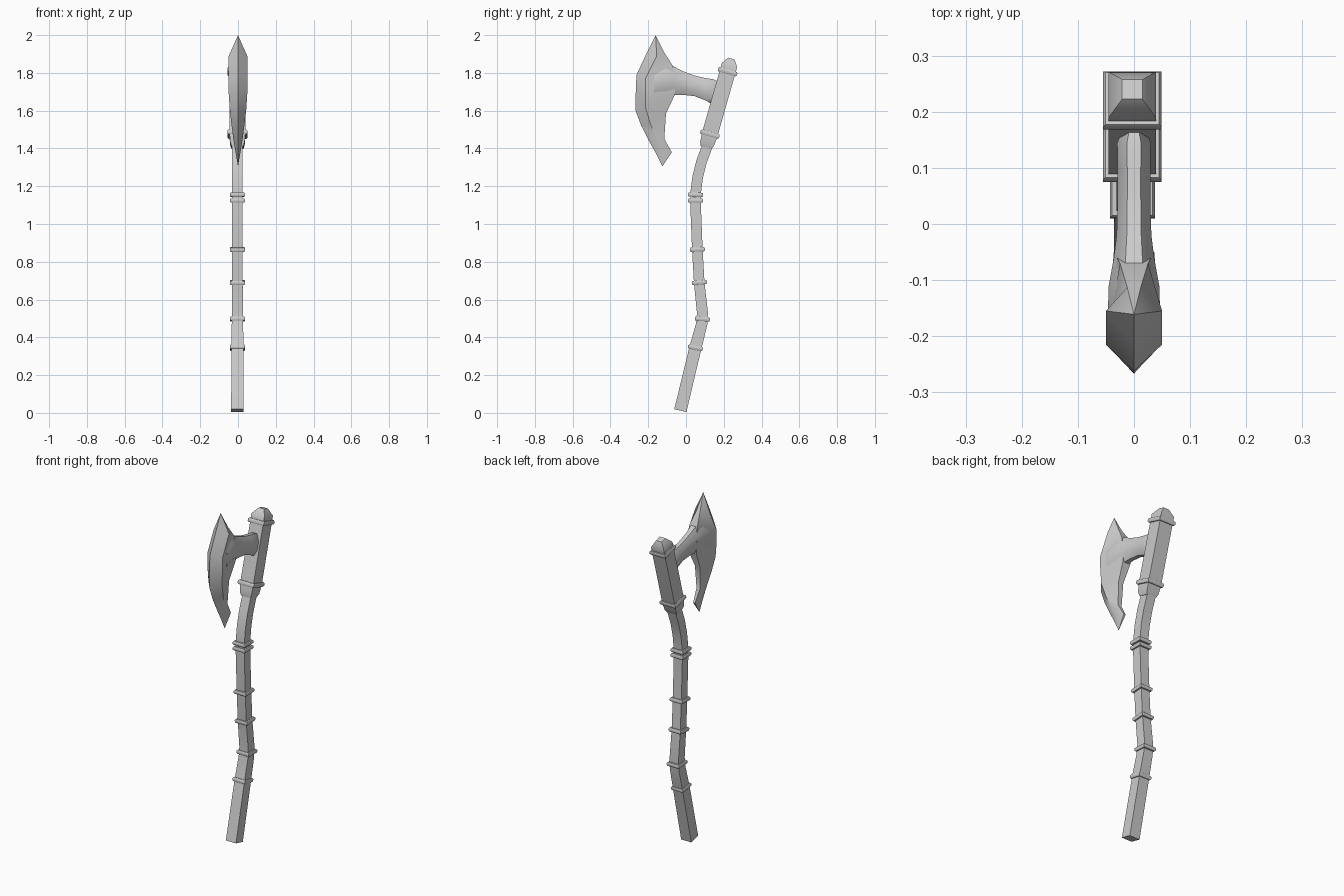
import bpy
from math import cos, sin, pi, radians
from mathutils import Vector

if "Cube" in bpy.data.objects:
    bpy.data.objects.remove(bpy.data.objects["Cube"])

X0 = -0.003  # slight sideways offset of the haft


def finish(name, verts, faces, angle):
    me = bpy.data.meshes.new(name)
    me.from_pydata(verts, [], faces)
    ob = bpy.data.objects.new(name, me)
    bpy.context.collection.objects.link(ob)
    bpy.ops.object.select_all(action='DESELECT')
    ob.select_set(True)
    bpy.context.view_layer.objects.active = ob
    bpy.ops.object.mode_set(mode='EDIT')
    bpy.ops.mesh.select_all(action='SELECT')
    bpy.ops.mesh.normals_make_consistent(inside=False)
    bpy.ops.object.mode_set(mode='OBJECT')
    bpy.ops.object.shade_smooth_by_angle(angle=radians(angle))
    return ob


def skin(name, rings, angle=40):
    # join equal-sized loops of points into a closed tube
    n = len(rings[0])
    verts = [p for r in rings for p in r]
    faces = [(i * n + j, i * n + (j + 1) % n, (i + 1) * n + (j + 1) % n, (i + 1) * n + j)
             for i in range(len(rings) - 1) for j in range(n)]
    faces += [tuple(range(n)), tuple(range(len(verts) - n, len(verts)))]
    return finish(name, verts, faces, angle)


def square(y, z, h, d):
    # square section of half width h across direction d in the yz plane
    side = Vector((0, d.z, -d.y))
    c = Vector((X0, y, z))
    return [c + Vector((sx * h, 0, 0)) + side * sy * h
            for sx, sy in ((-1, -1), (1, -1), (1, 1), (-1, 1))]


# curved haft: y, z, half width
path = [(-.03, .012, .033), (.05, .345, .032), (.083, .47, .03), (.087, .53, .029),
        (.07, .69, .028), (.06, .865, .028), (.05, 1.12, .028), (.053, 1.18, .028),
        (.062, 1.25, .028), (.082, 1.33, .028), (.112, 1.41, .028), (.13, 1.48, .028)]


def tangent(i):
    a, b = path[max(i - 1, 0)], path[min(i + 1, len(path) - 1)]
    return Vector((0, b[0] - a[0], b[1] - a[1])).normalized()


skin("haft", [square(y, z, h, tangent(i)) for i, (y, z, h) in enumerate(path)])


def collar(name, y, z, h, d, half=.011):
    prof = [(-1, -.012), (-1, -.004), (-.5, 0), (.5, 0), (1, -.004), (1, -.012)]
    skin(name, [square(y + d.y * t * half, z + d.z * t * half, h + g, d) for t, g in prof], 50)


# haft collars: y, z, lean
for i, (y, z, lean) in enumerate([(.05, .345, .2), (.087, .497, .06), (.071, .69, -.08),
                                  (.06, .865, -.05), (.051, 1.124, 0), (.051, 1.155, .02)]):
    collar(f"haft_collar_{i + 1}", y, z, .04, Vector((0, lean, 1)).normalized())

# head socket with chamfered ends
axis = Vector((0, .274, .962)).normalized()
base = Vector((0, .124, 1.468))


def at(t):
    p = base + axis * t
    return p.y, p.z


skin("head_socket", [square(*at(t), h, axis) for t, h in
                     [(-.065, .031), (-.045, .038), (0, .042), (.365, .042), (.388, .042), (.424, .018)]])
for i, t in enumerate((.008, .352)):
    collar(f"socket_collar_{i + 1}", *at(t), .052, axis, .012)

# blade stations: edge y,z | ridge y,z, half thickness | back y,z, half thickness
stations = [
    (-.213, 1.895, -.155, 1.888, .050, -.113, 1.905, .012),
    (-.262, 1.79, -.215, 1.77, .050, -.07, 1.838, .025),
    (-.266, 1.70, -.215, 1.69, .049, -.05, 1.76, .036),
    (-.267, 1.60, -.213, 1.61, .044, -.06, 1.682, .025),
    (-.237, 1.52, -.188, 1.53, .035, -.106, 1.585, .016),
    (-.193, 1.435, -.155, 1.445, .024, -.115, 1.45, .012),
    (-.157, 1.37, -.12, 1.385, .014, -.075, 1.38, .006)]
verts, faces = [(0, -.161, 2.0)], []
for ey, ez, ry, rz, t, by, bz, b in stations:
    verts += [(0, ey, ez), (t, ry, rz), (b, by, bz), (-b, by, bz), (-t, ry, rz)]
verts.append((0, -.125, 1.305))
last = len(stations) - 1
for j in range(5):
    k = (j + 1) % 5
    faces.append((0, 1 + j, 1 + k))
    for i in range(last):
        a, c = 1 + i * 5, 6 + i * 5
        faces.append((a + j, a + k, c + k, c + j))
    faces.append((1 + last * 5 + j, 1 + last * 5 + k, len(verts) - 1))
finish("axe_blade", verts, faces, 45)

# neck between blade and socket: y, low z, high z, half width
neck = [(-.17, 1.65, 1.83, .047), (-.11, 1.668, 1.85, .045), (-.06, 1.682, 1.832, .036),
        (-.02, 1.684, 1.81, .031), (.045, 1.677, 1.786, .029), (.1, 1.655, 1.773, .029),
        (.145, 1.632, 1.766, .030), (.168, 1.645, 1.755, .02)]
rings = []
for y, lo, hi, w in neck:
    k = 1 / cos(pi / 8)
    rings.append([(w * k * cos((j + .5) * pi / 4), y,
                   (lo + hi) / 2 + (hi - lo) / 2 * k * sin((j + .5) * pi / 4)) for j in range(8)])
skin("blade_neck", rings, 60)
